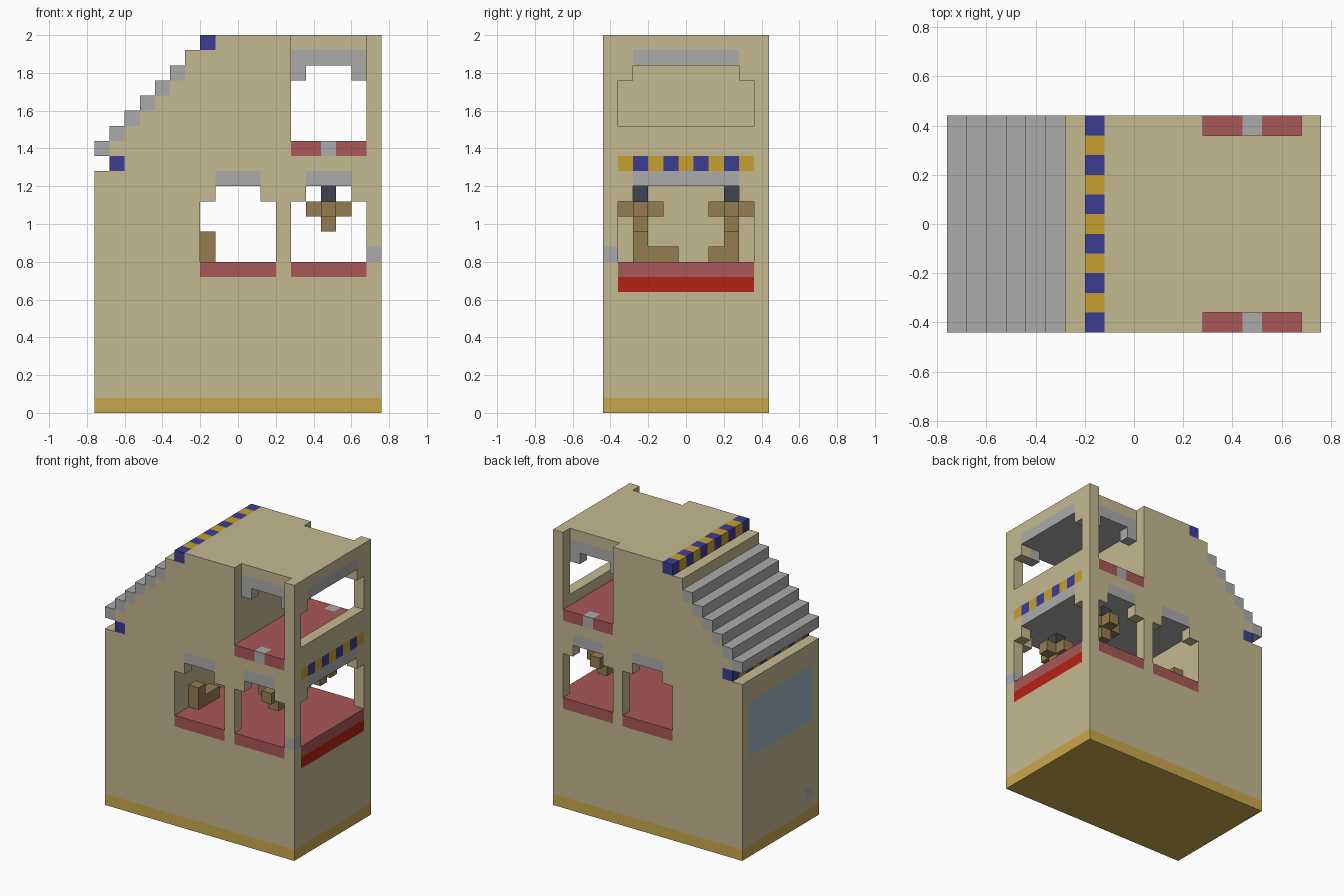
import bpy
import bmesh
from mathutils import Matrix, Vector

CELL = 0.08            # the model sits on a regular block grid
WIDE, DEEP, TALL = 19, 11, 25

if "Cube" in bpy.data.objects:
    bpy.data.objects.remove(bpy.data.objects["Cube"], do_unlink=True)


def material(name, hex_code):
    channels = [c / 255 for c in bytes.fromhex(hex_code)]
    linear = [((c + 0.055) / 1.055) ** 2.4 for c in channels] + [1]
    mat = bpy.data.materials.new(name)
    mat.use_nodes = True
    mat.diffuse_color = linear
    shader = mat.node_tree.nodes["Principled BSDF"]
    shader.inputs["Base Color"].default_value = linear
    shader.inputs["Roughness"].default_value = 0.9
    return mat


tan = material("sand wall", "C4B991")
gold = material("ochre base", "C9A84C")
yellow = material("stripe yellow", "C6A02F")
blue = material("stripe blue", "3C3C92")
grey = material("light grey", "ABABAB")
dull_red = material("floor red", "A85857")
red = material("bright red", "B42312")
brown = material("wood brown", "967C51")
dark = material("dark metal", "40444F")
glass = material("pale blue pane", "9DB6C2")


def place(x, y, z):
    return Vector((x - WIDE / 2, y - DEEP / 2, z)) * CELL


def finish(bm, name, mats):
    bmesh.ops.recalc_face_normals(bm, faces=bm.faces)
    mesh = bpy.data.meshes.new(name)
    bm.to_mesh(mesh)
    bm.free()
    for mat in mats:
        mesh.materials.append(mat)
    obj = bpy.data.objects.new(name, mesh)
    bpy.context.collection.objects.link(obj)
    return obj


def part(name, boxes, *mats):
    """Boxes given as x, y and z spans in grid cells; materials alternate."""
    bm = bmesh.new()
    for i, spans in enumerate(boxes):
        low, high = place(*[s[0] for s in spans]), place(*[s[1] for s in spans])
        matrix = Matrix.Translation((low + high) / 2) @ Matrix.Diagonal((*(high - low), 1))
        verts = bmesh.ops.create_cube(bm, size=1, matrix=matrix)["verts"]
        for face in verts[0].link_faces[:] + [f for v in verts for f in v.link_faces]:
            face.material_index = i % len(mats) if mats else 0
    return finish(bm, name, mats)


def both_sides(boxes):
    """Repeat boxes mirrored from front to back."""
    return boxes + [(x, (DEEP - y[1], DEEP - y[0]), z) for x, y, z in boxes]


def row(x, y, z):
    """A row of single cells along y."""
    return [(x, (j, j + 1), z) for j in range(*y)]


# Named spans shared by several parts
full_y, room_y, arch_y = (0, DEEP), (1, DEEP - 1), (2, DEEP - 2)
through_y, front_wall = (-1, DEEP + 1), (0, 1)
room_x, bay_x, side_x = (7, 18), (13, 18), (7, 12)
right_wall, right_cut = (18, 19), (17.5, 20)
left_wall, left_cut = (0, 1), (-1, 1)
floor_z, lintel_z, band_z = (9, 10), (15, 16), (16, 17)
balcony_z, top_lintel_z, roof_z = (17, 18), (23, 24), (24, 25)
arches = [(8, 11), (14, 17)]
pane = (room_y, (9, 14))
knob = ((1, 2), (2, 3))
corner = (front_wall, (10, 11))

# House shell: stepped side profile extruded across the depth
profile = [(0, 1), (0, 16), (2, 16), (2, 17), (1, 17)]
for i in range(1, 6):
    profile += [(i, i + 17), (i + 1, i + 17)]
profile += [(6, 24), (8, 24), (8, TALL), (WIDE, TALL), (WIDE, 1)]
bm = bmesh.new()
side = bm.faces.new([bm.verts.new(place(x, 0, z)) for x, z in profile])
sweep = bmesh.ops.extrude_face_region(bm, geom=[side])["geom"]
bmesh.ops.translate(bm, vec=(0, DEEP * CELL, 0),
                    verts=[v for v in sweep if isinstance(v, bmesh.types.BMVert)])
shell = finish(bm, "house_shell", [tan])

# Rooms, windows and sockets for the coloured blocks
cuts = [
    (room_x, room_y, (9, 16)),
    (bay_x, through_y, (17, 26)),
    (side_x, through_y, (9, 14)),
    (bay_x, through_y, (9, 14)),
    (right_cut, room_y, (8, 14)),
    (right_cut, arch_y, (8, 16)),
    (right_cut, room_y, band_z),
    (right_cut, room_y, (19, 22)),
    (right_cut, arch_y, (19, 24)),
    ((18, 20), (-1, 1), corner[1]),
    (left_cut, *pane),
    (left_cut, *knob),
] + [(a, through_y, (9, 16)) for a in arches]
# The band socket is only as deep as the wall
cuts[6] = ((18, 20), room_y, band_z)
cuts[4] = ((18, 20), room_y, (8, 14))
cuts[5] = ((18, 20), arch_y, (8, 16))
bpy.context.view_layer.objects.active = shell
for spans in cuts:
    cutter = part("cutter", [spans])
    cutter.hide_render = True
    cut = shell.modifiers.new("cut", "BOOLEAN")
    cut.operation, cut.solver, cut.object = "DIFFERENCE", "EXACT", cutter
    bpy.ops.object.modifier_apply(modifier=cut.name)
    bpy.data.objects.remove(cutter, do_unlink=True)

# Base, roof over the upper bay, and stairs
part("base_band", [((0, WIDE), full_y, (0, 1))], gold)
part("bay_roof", [(bay_x, room_y, roof_z)], tan)
part("stairs", [((i, i + 1), full_y, (i + 17, i + 18)) for i in range(6)], grey)

# Striped edges and band
part("roof_edge_stripes", row((7, 8), full_y, roof_z), blue, yellow)
part("stair_foot_stripes", row((1, 2), full_y, band_z), blue, yellow)
part("right_band_stripes", row(right_wall, room_y, band_z), yellow, blue)

# Lower room: floor with sills, ceiling and lintels
part("lower_floor", [(room_x, room_y, floor_z), (right_wall, room_y, floor_z)]
     + both_sides([(x, front_wall, floor_z) for x in (side_x, bay_x)]), dull_red)
part("right_sill", [(right_wall, room_y, (8, 9))], red)
part("lower_ceiling", [(room_x, room_y, lintel_z)], grey)
part("lower_lintels", both_sides([(a, front_wall, lintel_z) for a in arches])
     + [(right_wall, arch_y, lintel_z)], grey)

# Upper bay: balcony floor, grey inlays, ceiling and corner drops
part("upper_floor", [(bay_x, room_y, balcony_z)] + both_sides(
    [(x, front_wall, balcony_z) for x in ((13, 15), (16, 18))]), dull_red)
part("balcony_inlays", both_sides([((15, 16), front_wall, balcony_z)]), grey)
part("upper_ceiling", [(bay_x, room_y, top_lintel_z)], grey)
part("upper_corner_drops", both_sides(
    [(x, (1, 2), (22, 23)) for x in ((13, 14), (17, 18))]), grey)
part("upper_right_lintel", [(right_wall, arch_y, top_lintel_z)], grey)

# Small wall details
part("corner_block", [(right_wall, *corner)], grey)
part("left_pane", [(left_wall, *pane)], glass)
part("left_knob", [(left_wall, *knob)], grey)

# Hanging lamps: rod, cross-shaped shade and tip
lamp_x, lamp_y, shade_z = (15, 16), (2, 3), (13, 14)
part("lamp_rods", both_sides([(lamp_x, lamp_y, (14, 15))]), dark)
part("lamp_shades", both_sides([
    (lamp_x, lamp_y, (12, 14)),
    ((14, 15), lamp_y, shade_z), ((16, 17), lamp_y, shade_z),
    (lamp_x, (1, 2), shade_z), (lamp_x, (3, 4), shade_z)]), brown)

# Benches against the inner wall
bench_x, seat_z = (7, 8), (10, 11)
part("bench_backs", both_sides([(bench_x, lamp_y, (10, 12))]), brown)
part("bench_seats", [(bench_x, (3, 5), seat_z), (bench_x, (7, 8), seat_z)], brown)
